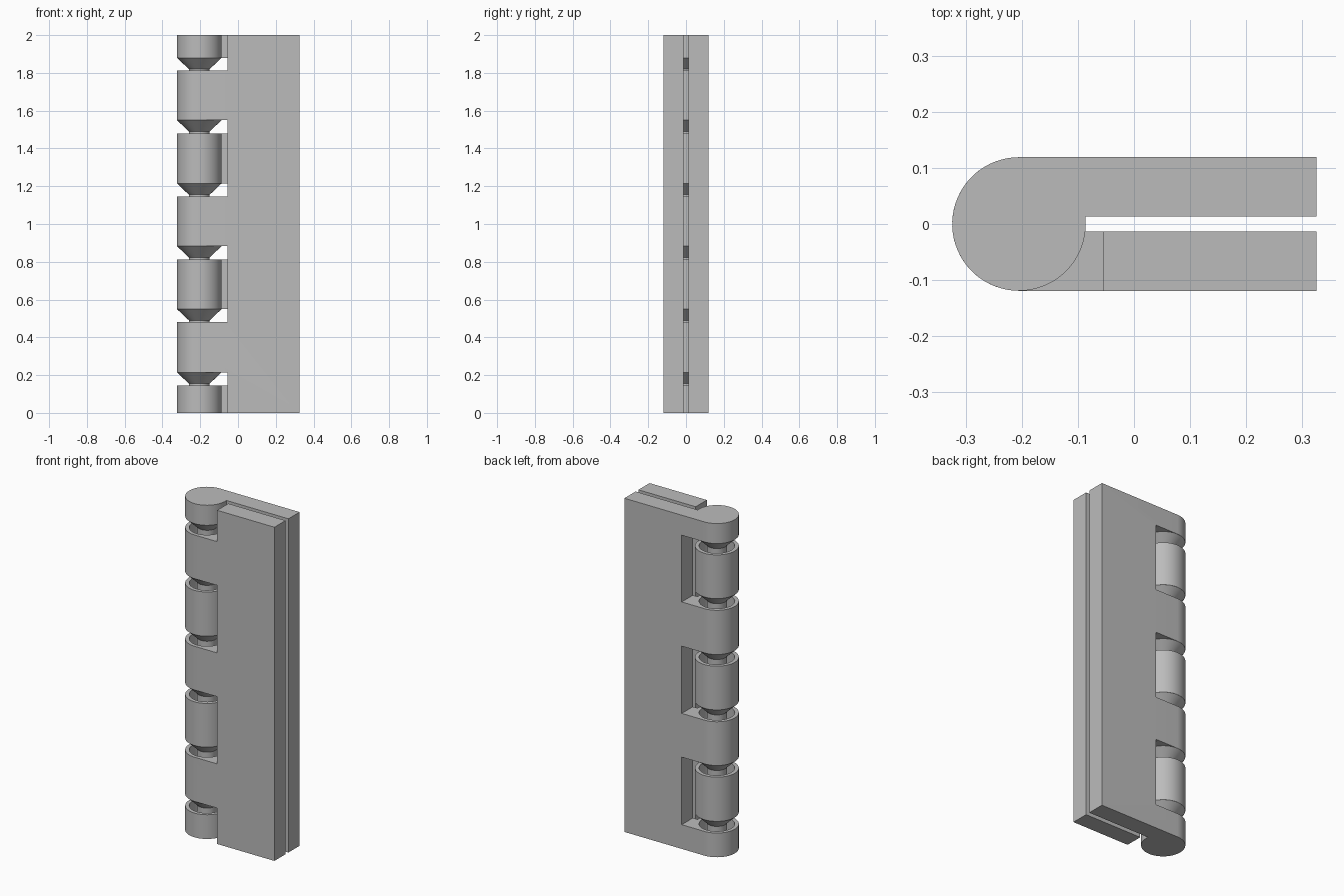
import bpy, bmesh, math
from mathutils import Matrix

old = bpy.data.objects.get("Cube")
if old:
    bpy.data.objects.remove(old, do_unlink=True)

# Shared dimensions
R, CX, EDGE, NOTCH_X, HALF_GAP, HEIGHT = 0.119, -0.205, 0.325, -0.055, 0.0135, 2.0
BACK = [(0, 0.145), (0.55, 0.812), (1.215, 1.48), (1.88, HEIGHT)]
FRONT = [(0.215, 0.48), (0.883, 1.145), (1.55, 1.812)]

grey = bpy.data.materials.new("hinge grey")
grey.use_nodes = True
grey.diffuse_color = (0.5, 0.5, 0.5, 1)
grey.node_tree.nodes["Principled BSDF"].inputs["Base Color"].default_value = (0.5, 0.5, 0.5, 1)


def make_object(name, bm):
    bmesh.ops.recalc_face_normals(bm, faces=bm.faces)
    mesh = bpy.data.meshes.new(name)
    bm.to_mesh(mesh)
    bm.free()
    obj = bpy.data.objects.new(name, mesh)
    bpy.context.collection.objects.link(obj)
    mesh.materials.append(grey)
    return obj


def smooth(obj):
    bpy.ops.object.select_all(action="DESELECT")
    obj.select_set(True)
    bpy.context.view_layer.objects.active = obj
    bpy.ops.object.shade_smooth_by_angle(angle=math.radians(30))


def cut(obj, cutter):
    cutter.hide_render = True
    mod = obj.modifiers.new("cut", "BOOLEAN")
    mod.object, mod.solver = cutter, "EXACT"
    bpy.context.view_layer.update()
    deps = bpy.context.evaluated_depsgraph_get()
    mesh = bpy.data.meshes.new_from_object(obj.evaluated_get(deps))
    obj.modifiers.clear()
    obj.data = mesh
    bpy.data.objects.remove(cutter, do_unlink=True)


def leaf(name, side, knuckles):
    # Plate and barrel outline, extruded to the full height
    start, end = math.pi / 2, 2 * math.pi + math.asin(HALF_GAP / R)
    steps = 54
    angles = [start + (end - start) * i / steps for i in range(steps + 1)]
    outline = [(CX + R * math.cos(a), R * math.sin(a)) for a in angles]
    outline += [(EDGE, HALF_GAP), (EDGE, R)]
    bm = bmesh.new()
    face = bm.faces.new([bm.verts.new((x, side * y, 0)) for x, y in outline])
    top = bmesh.ops.extrude_face_region(bm, geom=[face])["geom"]
    bmesh.ops.translate(bm, vec=(0, 0, HEIGHT),
                        verts=[g for g in top if isinstance(g, bmesh.types.BMVert)])
    obj = make_object(name, bm)

    # Notches that leave room for the other leaf's knuckles
    bounds = [-0.1] + [z for pair in knuckles for z in pair] + [HEIGHT + 0.1]
    bm = bmesh.new()
    for low, high in zip(bounds[::2], bounds[1::2]):
        if low < 0 and knuckles[0][0] == 0 or high > HEIGHT and knuckles[-1][1] == HEIGHT:
            continue
        mat = (Matrix.Translation(((NOTCH_X - 0.5) / 2, 0, (low + high) / 2))
               @ Matrix.Diagonal((NOTCH_X + 0.5, 0.5, high - low, 1)))
        bmesh.ops.create_cube(bm, size=1, matrix=mat)
    cut(obj, make_object("notch_cutter", bm))

    # Round sockets in the knuckle tops
    bm = bmesh.new()
    for low, high in knuckles:
        if high < HEIGHT:
            bmesh.ops.create_cone(bm, cap_ends=True, segments=48, radius1=0.097, radius2=0.097,
                                  depth=0.14, matrix=Matrix.Translation((CX, 0, high - 0.05)))
    cut(obj, make_object("socket_cutter", bm))
    smooth(obj)


def pin(name, z):
    # Cone under a knuckle that narrows to a straight pin
    profile = [(R - 0.0005, 0), (0.055, -0.06), (0.055, -0.16), (0, -0.16)]
    bm = bmesh.new()
    verts = [bm.verts.new((CX + r, 0, z + dz)) for r, dz in profile]
    edges = [bm.edges.new(pair) for pair in zip(verts, verts[1:])]
    bmesh.ops.spin(bm, geom=verts + edges, cent=(CX, 0, 0), axis=(0, 0, 1),
                   angle=2 * math.pi, steps=48)
    bmesh.ops.remove_doubles(bm, verts=bm.verts, dist=0.0001)
    smooth(make_object(name, bm))


leaf("back_leaf", 1, BACK)
leaf("front_leaf", -1, FRONT)
for i, (low, high) in enumerate(sorted(BACK + FRONT)[1:], 1):
    pin(f"hinge_pin_{i}", low)
